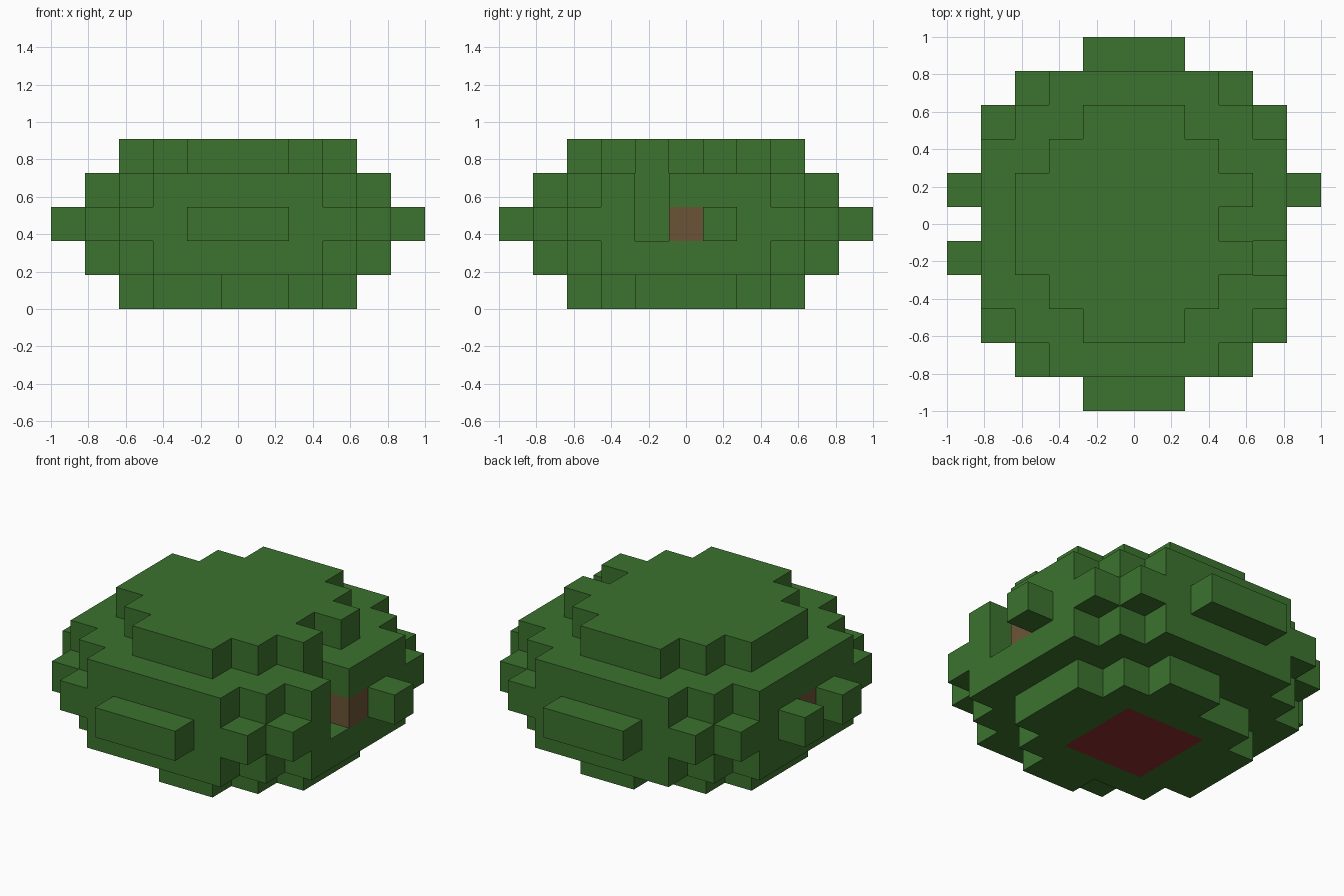
import bpy
import bmesh
from mathutils import Vector

old = bpy.data.objects.get("Cube")
if old:
    bpy.data.objects.remove(old, do_unlink=True)

U = 2 / 11  # edge of one block


def material(name, rgb):
    linear = [((c / 255 + 0.055) / 1.055) ** 2.4 for c in rgb] + [1]
    mat = bpy.data.materials.new(name)
    mat.use_nodes = True
    mat.diffuse_color = linear
    bsdf = mat.node_tree.nodes["Principled BSDF"]
    bsdf.inputs["Base Color"].default_value = linear
    bsdf.inputs["Roughness"].default_value = 0.9
    return mat


green = material("leaf green", (60, 114, 46))
brown = material("bark brown", (107, 84, 55))
red = material("dark red", (143, 44, 44))


def slab(level, half_widths):
    """Stepped round layer: half width in blocks for each row away from the middle."""
    return {(x, y, level)
            for row, half in enumerate(half_widths)
            for y in {row, -row}
            for x in range(-half, half + 1)}


# Stepped outlines, shared by the matching layers above and below the middle
cap = (3, 3, 2, 1)
shoulder = (4, 4, 4, 3, 2)
belt = (4, 4, 4, 4, 3)

# Coloured blocks set into the body
spots = {(-4, 0, 2), (4, 0, 2)}
patch = {(x, y, 0) for x in (-1, 0, 1) for y in (-1, 0, 1)}

# Missing blocks: underside notches, top notch and side groove
gaps = {(-1, 3, 0), (-1, -3, 0), (3, 0, 4), (4, -1, 2), (4, -1, 3)}

# Bumps around the belt
front_bump = {(x, -5, 2) for x in (-1, 0, 1)}
back_bump = {(x, 5, 2) for x in (-1, 0, 1)}

parts = {
    "bottom_layer": (slab(0, cap) - gaps - patch, green),
    "lower_shoulder": (slab(1, shoulder), green),
    "middle_belt": (slab(2, belt) - gaps - spots, green),
    "upper_shoulder": (slab(3, shoulder) - gaps, green),
    "top_layer": (slab(4, cap) - gaps, green),
    "front_bump": (front_bump, green),
    "back_bump": (back_bump, green),
    "left_bump": ({(5, 1, 2)}, green),
    "right_back_bump": ({(-5, 1, 2)}, green),
    "right_front_bump": ({(-5, -1, 2)}, green),
    "side_spots": (spots, brown),
    "underside_patch": (patch, red),
}
solid = set().union(*(blocks for blocks, _ in parts.values()))


def build(name, blocks, mat):
    """Mesh the exposed sides of a group of blocks."""
    bm = bmesh.new()
    for block in sorted(blocks):
        centre = Vector(block) + Vector((0, 0, 0.5))
        for axis in range(3):
            for sign in (-1, 1):
                normal = Vector((0, 0, 0))
                normal[axis] = sign
                beside = tuple(int(b + n) for b, n in zip(block, normal))
                if beside in solid:
                    continue
                a = Vector((0, 0, 0))
                a[(axis + 1) % 3] = 0.5
                b = normal.cross(a)
                mid = centre + normal / 2
                corners = (mid - a - b, mid + a - b, mid + a + b, mid - a + b)
                bm.faces.new([bm.verts.new(c * U) for c in corners])
    bmesh.ops.remove_doubles(bm, verts=bm.verts[:], dist=U / 100)
    mesh = bpy.data.meshes.new(name)
    bm.to_mesh(mesh)
    bm.free()
    mesh.materials.append(mat)
    bpy.context.collection.objects.link(bpy.data.objects.new(name, mesh))


for part, (blocks, mat) in parts.items():
    build(part, blocks, mat)
